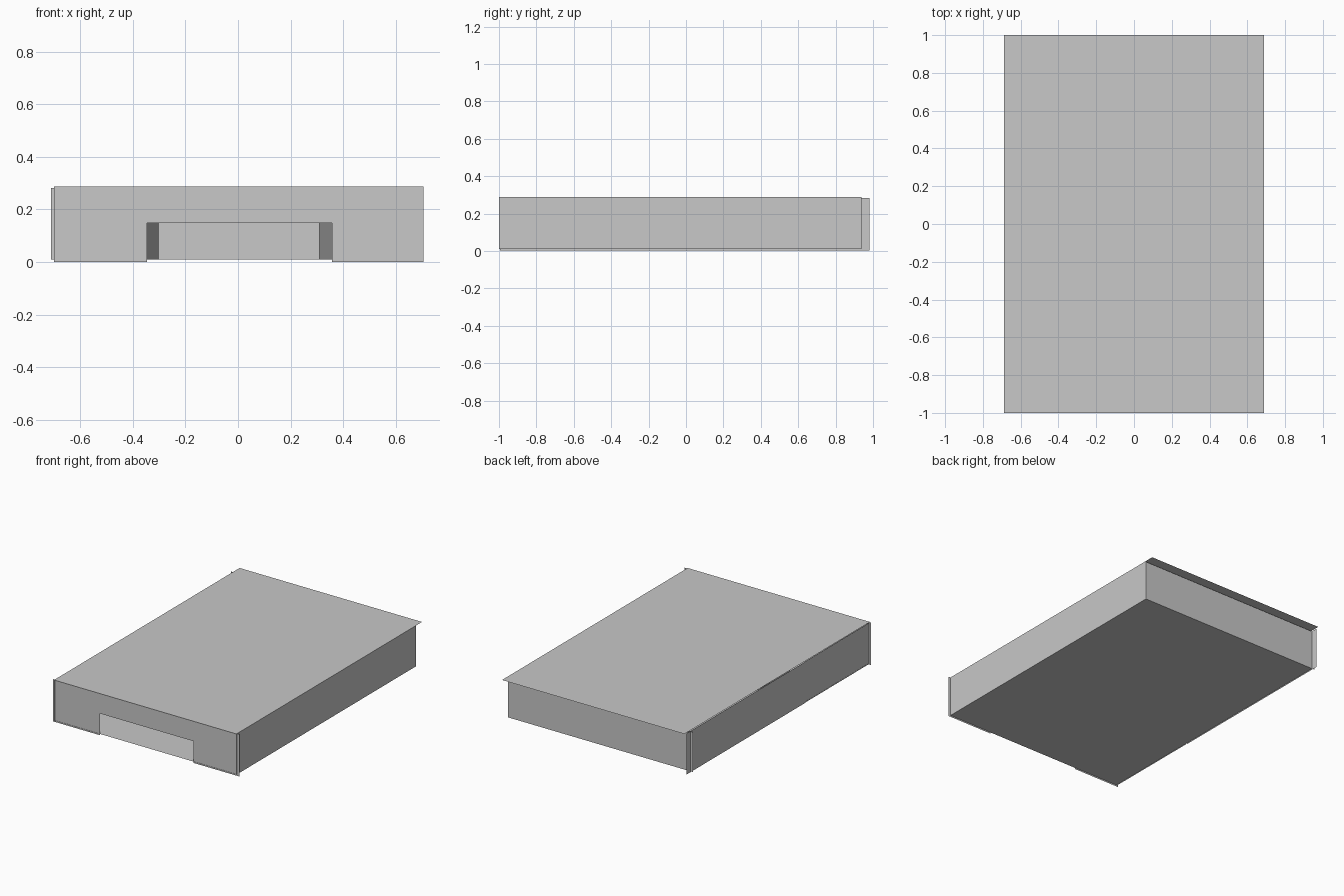
import bpy
import bmesh
from mathutils import Vector

# Remove the default cube if present
cube = bpy.data.objects.get("Cube")
if cube:
    bpy.data.objects.remove(cube, do_unlink=True)

# Single grey sheet material
grey = bpy.data.materials.new("sheet_grey")
grey.use_nodes = True
colour = (0.58, 0.58, 0.58, 1)
grey.diffuse_color = colour
shader = next(n for n in grey.node_tree.nodes if n.type == 'BSDF_PRINCIPLED')
shader.inputs["Base Color"].default_value = colour
shader.inputs["Roughness"].default_value = 0.8


def sheet(name, points):
    """Flat sheet from an outline of points."""
    bm = bmesh.new()
    bm.faces.new([bm.verts.new(Vector(p)) for p in points])
    mesh = bpy.data.meshes.new(name)
    bm.to_mesh(mesh)
    bm.free()
    mesh.materials.append(grey)
    obj = bpy.data.objects.new(name, mesh)
    bpy.context.collection.objects.link(obj)
    return obj


def wall(name, start, end, low, high):
    """Upright sheet between two plan points, facing right of its direction."""
    return sheet(name, [(*start, low), (*end, low), (*end, high), (*start, high)])


def deck(name, half_width, front, back, z, up):
    """Level sheet facing up or down."""
    pts = [(-half_width, front, z), (half_width, front, z),
           (half_width, back, z), (-half_width, back, z)]
    return sheet(name, pts if up else pts[::-1])


TOP = 0.288
FLOOR = 0.01
SIDE = 0.688
BACK = 0.938

# Top and floor
deck("top_panel", SIDE, -1, 1, TOP, True)
deck("floor_panel", SIDE, -0.995, BACK, FLOOR, False)

# Front plate with a wide notch in its lower edge
left, right, notch_top = -0.345, 0.358, 0.148
front_outline = [(-0.70, 0), (left, 0), (left, notch_top), (right, notch_top),
                 (right, 0), (0.705, 0), (0.705, TOP), (-0.70, TOP)]
sheet("front_plate", [(x, -0.993, z) for x, z in front_outline])

# Side walls: the right one is made of two lengths
wall("left_wall", (SIDE, -1), (SIDE, BACK), FLOOR, TOP)
wall("right_wall_rear", (-0.69, 0.98), (-0.69, -0.3), 0.004, 0.284)
wall("right_wall_front", (-0.687, -0.3), (-0.687, -0.995), 0.004, 0.284)

# Recessed back wall
wall("back_wall", (SIDE, BACK), (-0.71, BACK), FLOOR, 0.282)

# Inner dividers, closing in slightly towards the back
wall("right_divider", (-0.36, -0.6), (-0.30, BACK), FLOOR, TOP - 0.01)
wall("left_divider", (0.31, BACK), (0.37, -0.6), FLOOR, TOP - 0.01)
